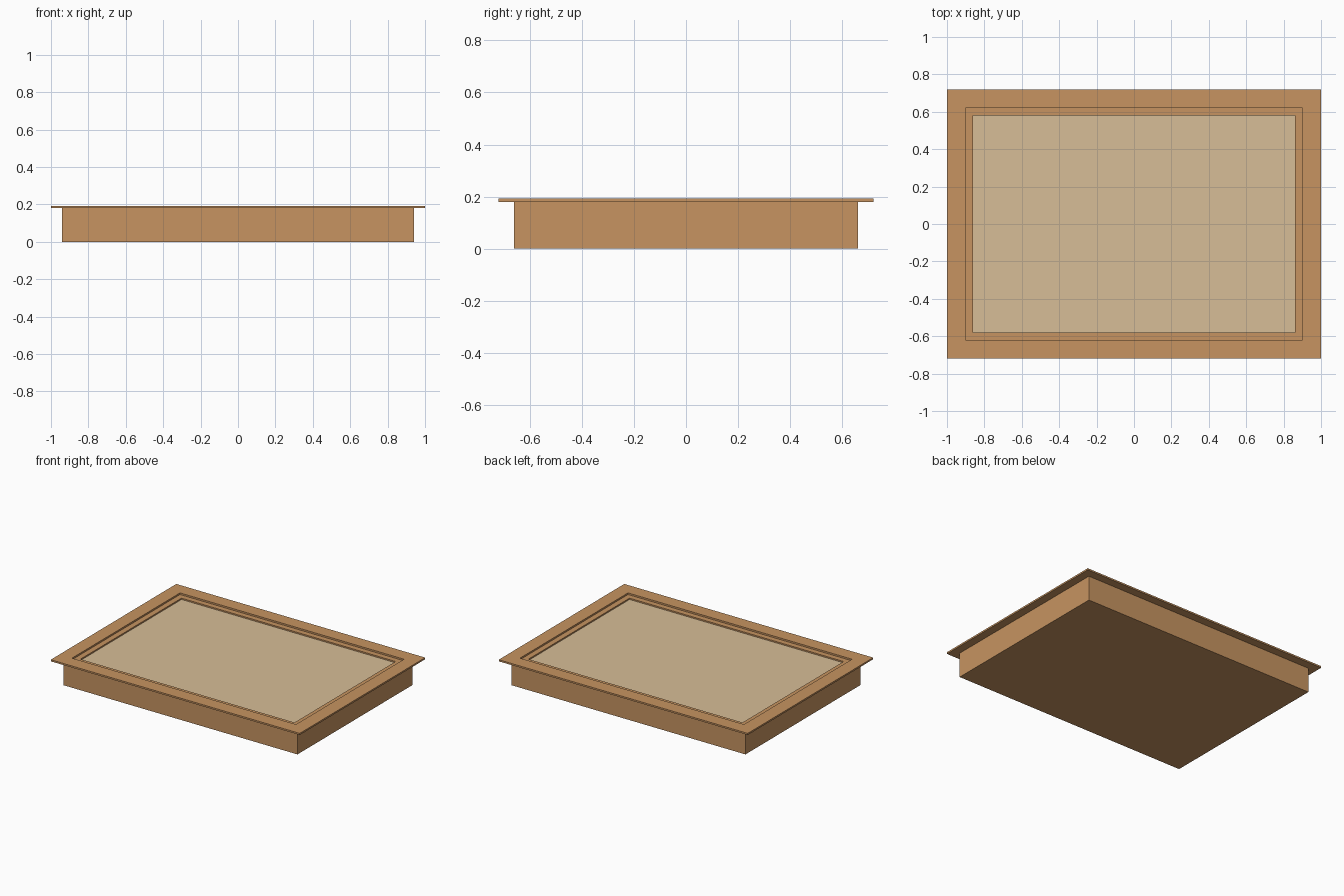
import bpy

if "Cube" in bpy.data.objects:
    bpy.data.objects.remove(bpy.data.objects["Cube"])


def material(name, rgb):
    m = bpy.data.materials.new(name)
    m.diffuse_color = (*rgb, 1.0)
    m.use_nodes = True
    m.node_tree.nodes["Principled BSDF"].inputs["Base Color"].default_value = m.diffuse_color
    return m


wood = material("warm wood", (0.57, 0.296, 0.119))
cloth = material("pale linen", (0.68, 0.51, 0.31))


def box(name, x, y, z, mat):
    """Box given by its (min, max) range on each axis."""
    bpy.ops.mesh.primitive_cube_add(size=1)
    o = bpy.context.object
    o.name = name
    for v in o.data.vertices:
        v.co = [r[0] if c < 0 else r[1] for c, r in zip(v.co, (x, y, z))]
    o.data.materials.append(mat)
    return o


def ring(name, outer, inner, z, mat):
    """Rectangular ring: long front/back rails, short side rails between."""
    (ox, oy), (ix, iy) = outer, inner
    box("front_" + name, (-ox, ox), (-oy, -iy), z, mat)
    box("back_" + name, (-ox, ox), (iy, oy), z, mat)
    box("left_" + name, (-ox, -ix), (-iy, iy), z, mat)
    box("right_" + name, (ix, ox), (-iy, iy), z, mat)


# Bottom board
box("base_board", (-0.94, 0.94), (-0.66, 0.66), (0, 0.03), wood)

# Tray walls
ring("wall", (0.94, 0.66), (0.86, 0.58), (0.03, 0.18), wood)

# Thin overhanging rim, opening a little wider than the walls' inner faces
ring("rim", (1.0, 0.72), (0.9, 0.62), (0.18, 0.192), wood)

# Recessed inlay panel
box("inlay_panel", (-0.86, 0.86), (-0.58, 0.58), (0.14, 0.17), cloth)
